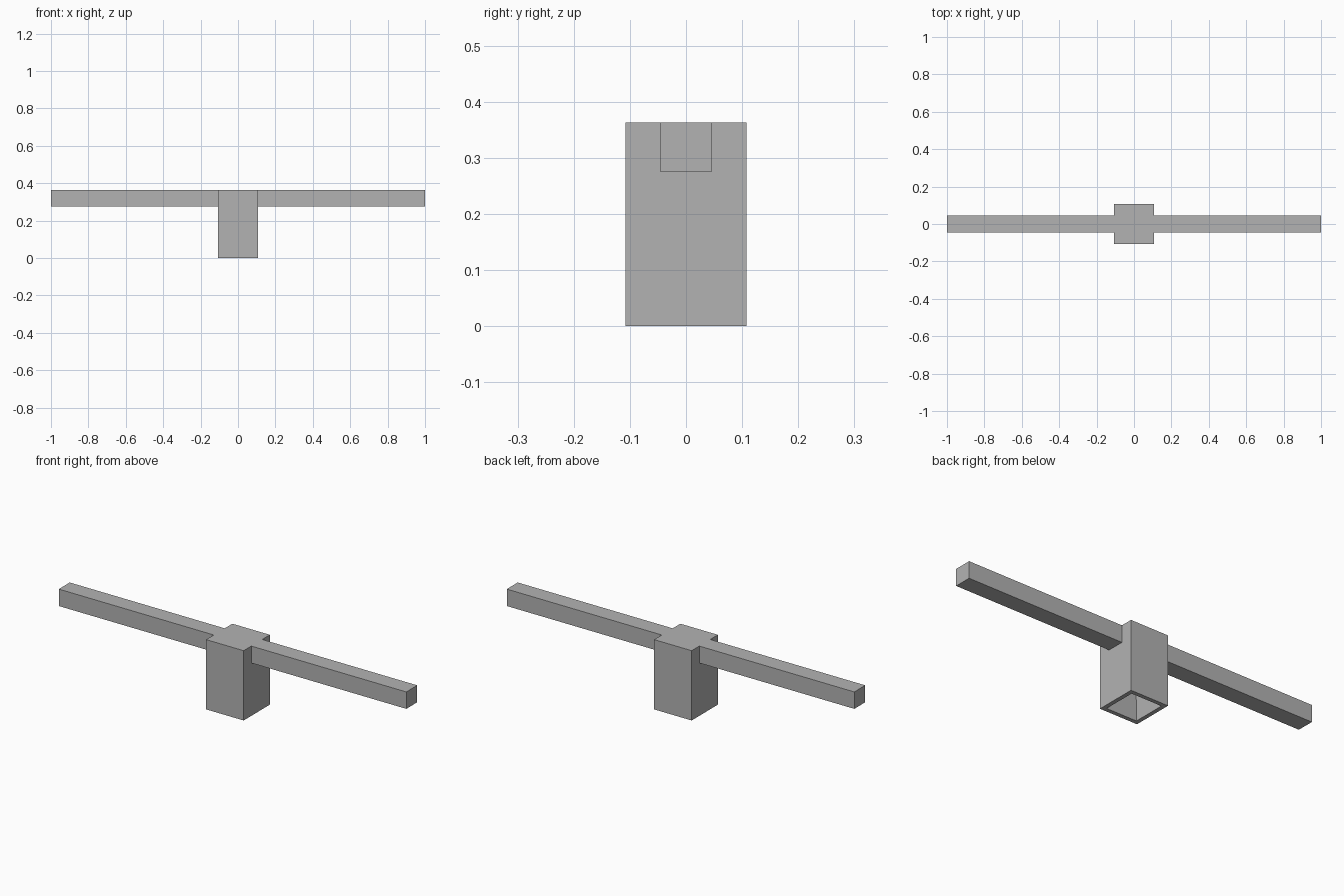
import bpy
import bmesh
from mathutils import Matrix

cube = bpy.data.objects.get("Cube")
if cube:
    bpy.data.objects.remove(cube, do_unlink=True)

BODY = 0.108   # half width of the block
TOP = 0.363    # height of the block
ARM = 0.045    # half depth of the arms
ARM_BASE = 0.275

grey = bpy.data.materials.new("plain grey")
grey.use_nodes = True
colour = (0.45, 0.45, 0.45, 1)
grey.diffuse_color = colour
grey.node_tree.nodes["Principled BSDF"].inputs["Base Color"].default_value = colour


def box_mesh(low, high):
    bm = bmesh.new()
    size = [b - a for a, b in zip(low, high)]
    mid = [(a + b) / 2 for a, b in zip(low, high)]
    bmesh.ops.create_cube(bm, size=1,
                          matrix=Matrix.Translation(mid) @ Matrix.Diagonal((*size, 1)))
    return bm


def finish(bm, name):
    mesh = bpy.data.meshes.new(name)
    bm.to_mesh(mesh)
    bm.free()
    mesh.materials.append(grey)
    obj = bpy.data.objects.new(name, mesh)
    bpy.context.collection.objects.link(obj)


# Central block with a deep, slightly tapered socket in its underside
bm = box_mesh((-BODY, -BODY, 0), (BODY, BODY, TOP))
bm.normal_update()
bottom = min(bm.faces, key=lambda f: f.normal.z)
bmesh.ops.inset_region(bm, faces=[bottom], thickness=0.03)
floor = bmesh.ops.extrude_discrete_faces(bm, faces=[bottom])["faces"][0]
for v in floor.verts:
    v.co.x *= 0.85
    v.co.y *= 0.85
    v.co.z = 0.27
bmesh.ops.recalc_face_normals(bm, faces=bm.faces)
finish(bm, "central_block")

# Arms reaching out to either side, flush with the top of the block
for name, side in (("left_arm", 1), ("right_arm", -1)):
    ends = sorted((side * BODY, side * 1.0))
    finish(box_mesh((ends[0], -ARM, ARM_BASE), (ends[1], ARM, TOP)), name)
